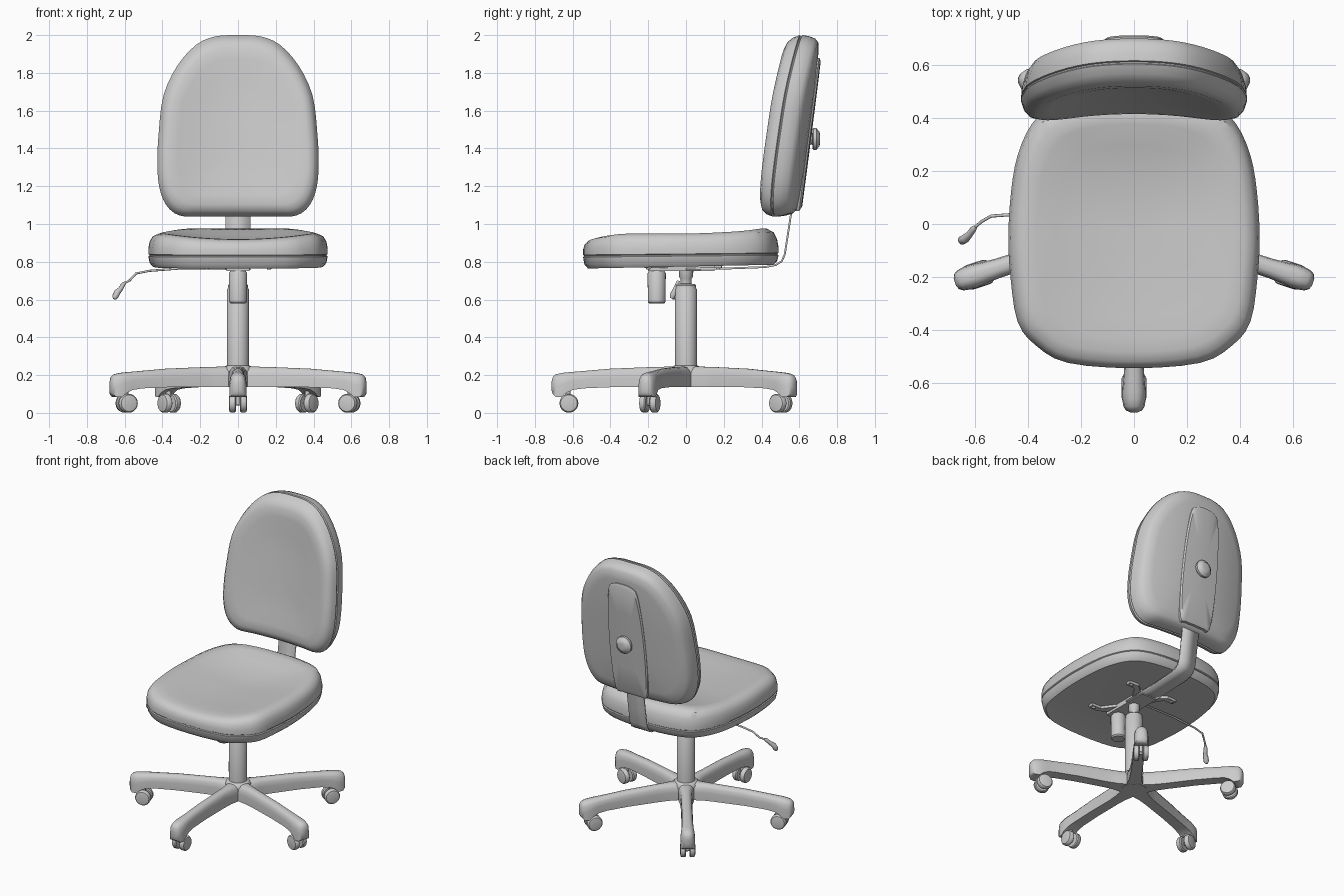
import bpy, bmesh, math
from mathutils import Vector, Matrix

if "Cube" in bpy.data.objects:
    bpy.data.objects.remove(bpy.data.objects["Cube"])

def finish(name, bm, angle=40):
    bmesh.ops.recalc_face_normals(bm, faces=bm.faces)
    me = bpy.data.meshes.new(name)
    bm.to_mesh(me)
    bm.free()
    ob = bpy.data.objects.new(name, me)
    bpy.context.collection.objects.link(ob)
    smooth(ob, angle)
    return ob

def smooth(ob, angle=40):
    bpy.ops.object.select_all(action='DESELECT')
    ob.select_set(True)
    bpy.context.view_layer.objects.active = ob
    bpy.ops.object.shade_smooth_by_angle(angle=math.radians(angle))

def loft(name, rings, angle=40):
    """Skin closed rings of equal length and cap both ends."""
    bm = bmesh.new()
    vs = [[bm.verts.new(p) for p in r] for r in rings]
    n = len(vs[0])
    for a, b in zip(vs, vs[1:]):
        for i in range(n):
            bm.faces.new((a[i], a[(i + 1) % n], b[(i + 1) % n], b[i]))
    bm.faces.new(vs[0])
    bm.faces.new(vs[-1])
    return finish(name, bm, angle)

def lathe(name, profile, mat=Matrix(), n=24):
    """Turn (radius, height) pairs about the local z axis."""
    ring = [(math.cos(2 * math.pi * i / n), math.sin(2 * math.pi * i / n)) for i in range(n)]
    return loft(name, [[mat @ Vector((r * c, r * s, h)) for c, s in ring] for r, h in profile])

def outline(half, steps=3):
    """Mirror a half outline and round it with a Catmull-Rom spline."""
    pts = [Vector(p) for p in half] + [Vector((-x, y)) for x, y in half[-2:0:-1]]
    n, out = len(pts), []
    for i in range(n):
        a, b, c, d = (pts[(i + k) % n] for k in (-1, 0, 1, 2))
        for k in range(steps):
            t = k / steps
            out.append(0.5 * (2 * b + (c - a) * t + (2 * a - 5 * b + 4 * c - d) * t**2
                              + (3 * b - a - 3 * c + d) * t**3))
    return out

def pillow(name, half, centre, levels, place, angle=40):
    """Stack scaled copies of an outline; place(x, v, level) gives 3D points."""
    c = Vector(centre)
    ol = outline(half)
    return loft(name, [[place(*(c + (p - c) * l[0]), l) for p in ol] for l in levels], angle)

def box(name, lo, hi):
    return loft(name, [[(lo[0], lo[1], z), (hi[0], lo[1], z), (hi[0], hi[1], z), (lo[0], hi[1], z)]
                       for z in (lo[2], hi[2])])

def tube(name, pts, radii):
    cu = bpy.data.curves.new(name, 'CURVE')
    cu.dimensions, cu.bevel_depth, cu.bevel_resolution, cu.use_fill_caps = '3D', 1.0, 3, True
    sp = cu.splines.new('POLY')
    sp.points.add(len(pts) - 1)
    for q, p, r in zip(sp.points, pts, radii):
        q.co, q.radius = (*p, 1), r
    ob = bpy.data.objects.new(name, cu)
    bpy.context.collection.objects.link(ob)
    bpy.ops.object.select_all(action='DESELECT')
    ob.select_set(True)
    bpy.context.view_layer.objects.active = ob
    bpy.ops.object.convert(target='MESH')
    smooth(bpy.context.object, 50)

# Seat cushion: saddle-shaped top, seam groove low on the side
seat_half = [(0, -.545), (.25, -.525), (.37, -.46), (.44, -.37), (.467, -.2), (.475, -.05),
             (.465, .12), (.44, .26), (.385, .38), (.30, .45), (.15, .485), (0, .49)]
# (scale, height, amount of saddle, amount of underside tilt)
seat_levels = [(.02, .785, 0, 0), (.5, .785, 0, 0), (.88, .772, 0, .6), (.95, .765, 0, 1),
               (.985, .785, 0, 1), (1, .825, 0, .5), (.988, .829, 0, .5), (.988, .833, 0, .5),
               (1, .837, 0, .5), (1, .87, .2, 0), (.985, .907, .5, 0), (.95, .935, .8, 0),
               (.88, .95, 1, 0), (.78, .952, 1, 0), (.62, .948, 1, 0), (.42, .945, 1, 0),
               (.2, .943, 1, 0), (.02, .943, 1, 0)]

def seat_place(x, y, l):
    rear = min(max(y / .4, 0), 1) ** 2
    dip = .032 * max(0, 1 - (x / .4) ** 2) * (1 - .85 * rear)
    return (x, y, l[1] + l[2] * (.03 * rear - dip) + l[3] * .02 * (y + .5))

pillow("seat", seat_half, (0, -.03), seat_levels, seat_place)

# Backrest: tilted, wrapped forward at the sides, seam groove around the edge
back_half = [(0, 1.04), (.2, 1.04), (.31, 1.045), (.38, 1.10), (.418, 1.2), (.427, 1.33), (.42, 1.48),
             (.395, 1.68), (.32, 1.84), (.22, 1.95), (.12, 1.993), (0, 2.0)]
back_levels = [(.02, -.07), (.3, -.07), (.55, -.073), (.75, -.08), (.86, -.08), (.93, -.066),
               (.975, -.04), (1, -.006), (.985, -.002), (.985, .003), (1, .007), (.99, .04),
               (.965, .075), (.92, .096), (.8, .103), (.5, .11), (.25, .113), (.02, .114)]

def back_place(x, z, l):
    return (x, .49 + .128 * (z - 1.06) + l[1] - .05 * (x / .42) ** 2, z)

pillow("backrest", back_half, (0, 1.5), back_levels, back_place)

# Raised channel cover and height knob behind the backrest
pillow("back_channel_cover", [(0, 1.075), (.07, 1.075), (.12, 1.09), (.14, 1.3), (.135, 1.6), (.11, 1.82),
                              (.07, 1.87), (0, 1.88)], (0, 1.47),
       [(1, .09), (1, .112), (.95, .121), (.5, .122), (.02, .122)], back_place, 30)
lathe("back_knob", [(.028, 0), (.028, .025), (.052, .027), (.058, .033), (.058, .048), (.045, .056),
                    (.038, .064), (.02, .067)],
      Matrix.Translation((0, .643, 1.45)) @ Matrix.Rotation(math.radians(-90), 4, 'X'))

# Bent flat bar joining the seat to the backrest
bar_path = [(0, .762), (.2, .764), (.42, .772), (.475, .783), (.507, .803), (.523, .84), (.54, .95),
            (.557, 1.06), (.575, 1.2)]
bm = bmesh.new()
rows = [[bm.verts.new((x, y, z)) for x in (-.065, .065)] for y, z in bar_path]
for a, b in zip(rows, rows[1:]):
    bm.faces.new((a[0], a[1], b[1], b[0]))
bar = finish("back_support_bar", bm)
mod = bar.modifiers.new("thickness", 'SOLIDIFY')
mod.thickness, mod.offset = .01, 0

# Under-seat mechanism: housing, four mounting arms, bolts, tension knob
box("mechanism_housing", (-.06, -.2, .752), (.06, .15, .788))
for i, (sx, y0, y1) in enumerate([(1, -.12, -.2), (-1, -.12, -.2), (1, .07, .17), (-1, .07, .17)]):
    loft("mounting_arm_%d" % i, [[(sx * .04, y0 - .05, z), (sx * .04, y0 + .05, z), (sx * .12, y1 + .02, z),
                                  (sx * .19, y1 + .018, z), (sx * .19, y1 - .018, z), (sx * .12, y1 - .02, z)]
                                 for z in (.768, .79)])
    lathe("mounting_bolt_%d" % i, [(.01, .76), (.012, .764), (.012, .78)],
          Matrix.Translation((sx * .165, y1, 0)), 10)
lathe("tension_knob", [(.04, .58), (.047, .588), (.048, .74), (.04, .752), (.02, .754), (.02, .78)],
      Matrix.Translation((0, -.155, 0)))

# Gas column with collar and piston
lathe("gas_column", [(.058, .2), (.058, .655), (.054, .66), (.054, .675), (.048, .682), (.03, .684),
                     (.03, .71), (.036, .72), (.036, .77)], n=32)
tube("release_paddle", [(0, -.04, .70), (0, -.05, .665), (0, -.068, .625), (0, -.075, .605)],
     [.008, .014, .018, .01])

# Side lever with grip
tube("height_lever", [(-.04, .035, .765), (-.3, .035, .765), (-.47, .035, .752), (-.54, .03, .738),
                      (-.575, .01, .70), (-.605, -.015, .685)], [.006] * 6)
tube("lever_grip", [(-.598, -.01, .69), (-.608, -.02, .68), (-.622, -.04, .655), (-.638, -.055, .64),
                    (-.65, -.062, .615), (-.654, -.065, .602)], [.007, .012, .013, .017, .017, .008])

# Five-star base: hub, legs, and twin-wheel casters
lathe("base_hub", [(.08, .137), (.085, .16), (.082, .232), (.07, .247), (.058, .252)], n=30)
# (radius, half width, top, bottom)
leg_sections = [(.02, .05, .243, .139), (.08, .05, .245, .138), (.13, .04, .244, .138), (.2, .036, .242, .137),
                (.4, .036, .234, .136), (.54, .037, .222, .13), (.60, .041, .217, .122), (.635, .045, .214, .105),
                (.66, .045, .211, .083), (.69, .04, .204, .085), (.705, .03, .19, .10), (.712, .014, .165, .12)]
cross = [(-1, 0), (-1, .5), (-.9, .78), (-.6, .95), (-.25, 1), (.25, 1), (.6, .95), (.9, .78), (1, .5), (1, 0)]
wheel = [(.03, -.018), (.044, -.018), (.05, -.012), (.05, .008), (.044, .016), (.03, .019)]
for i in range(5):
    turn = Matrix.Rotation(math.radians(-90 + 72 * i), 4, 'Z')
    loft("base_leg_%d" % i, [[turn @ Vector((r, w * u, b + (t - b) * v)) for u, v in cross]
                             for r, w, t, b in leg_sections], 50)
    lathe("caster_stem_%d" % i, [(.014, .05), (.014, .17)], turn @ Matrix.Translation((.625, 0, 0)), 12)
    for s in (-1, 1):
        lathe("caster_wheel_%d_%s" % (i, "left" if s > 0 else "right"), wheel,
              turn @ Matrix.Translation((.62, s * .029, .051)) @ Matrix.Rotation(-s * math.pi / 2, 4, 'X'), 20)
    lathe("caster_axle_%d" % i, [(.012, -.03), (.012, .03)],
          turn @ Matrix.Translation((.62, 0, .051)) @ Matrix.Rotation(math.pi / 2, 4, 'X'), 12)
